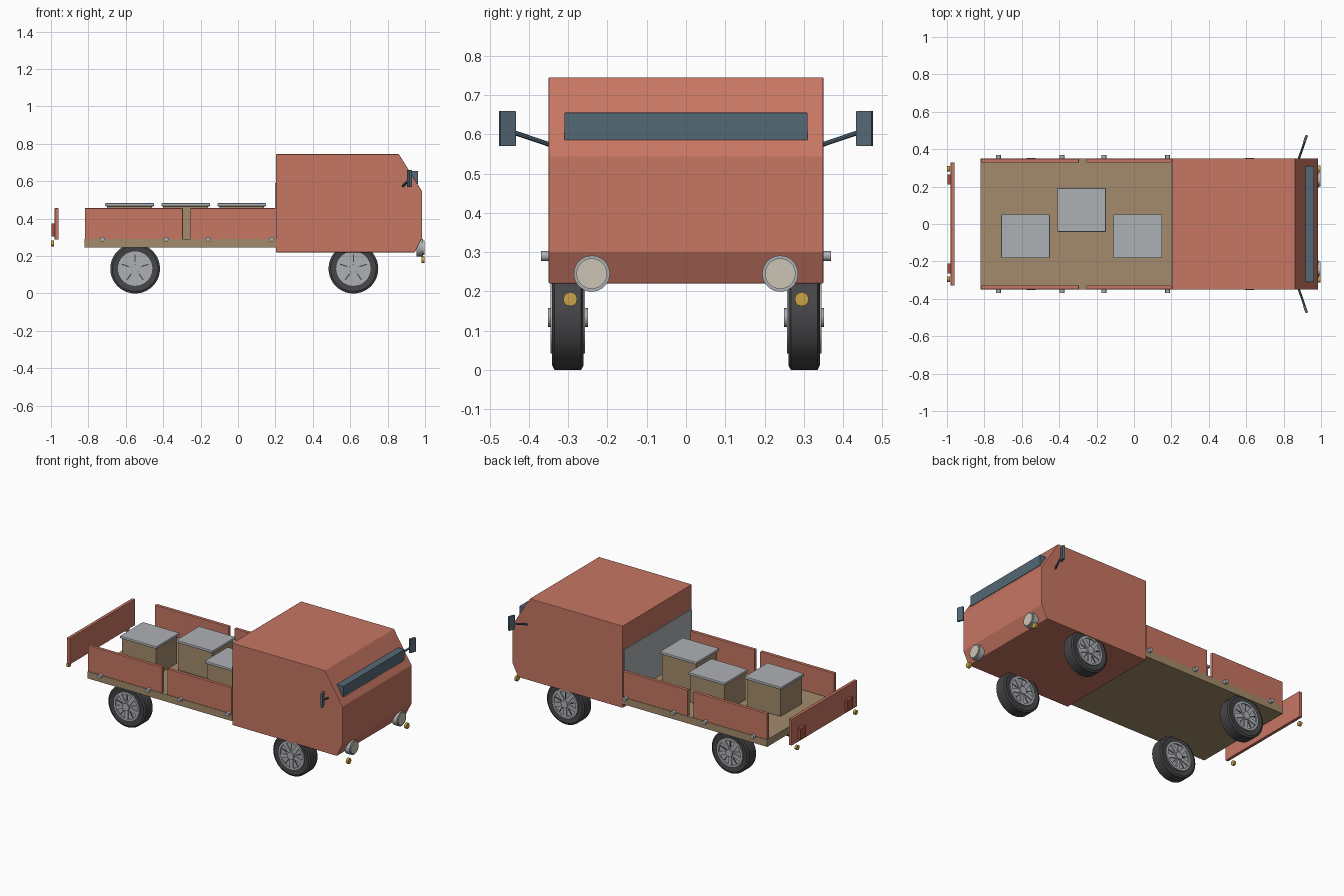
import bpy, bmesh, math
from mathutils import Vector

cube = bpy.data.objects.get("Cube")
if cube:
    bpy.data.objects.remove(cube, do_unlink=True)


def material(name, rgb):
    m = bpy.data.materials.new(name)
    m.use_nodes = True
    m.diffuse_color = (*rgb, 1)
    m.node_tree.nodes["Principled BSDF"].inputs["Base Color"].default_value = (*rgb, 1)
    return m


RED = material("body red", (0.57, 0.18, 0.125))
TAN = material("bed tan", (0.37, 0.26, 0.15))
METAL = material("light metal", (0.42, 0.44, 0.46))
GLASS = material("slate glass", (0.09, 0.14, 0.18))
TYRE = material("tyre black", (0.06, 0.06, 0.065))
CREAM = material("lamp cream", (0.60, 0.56, 0.46))
AMBER = material("signal amber", (0.58, 0.36, 0.06))
LAMP = material("tail lamp red", (0.38, 0.09, 0.06))


def finish(bm, name, mat, bevel=0, smooth=False):
    bmesh.ops.recalc_face_normals(bm, faces=bm.faces)
    mesh = bpy.data.meshes.new(name)
    bm.to_mesh(mesh)
    bm.free()
    obj = bpy.data.objects.new(name, mesh)
    bpy.context.collection.objects.link(obj)
    mesh.materials.append(mat)
    if bevel:
        mod = obj.modifiers.new("edge", "BEVEL")
        mod.width, mod.segments = bevel, 2
    if smooth:
        bpy.ops.object.select_all(action="DESELECT")
        obj.select_set(True)
        bpy.context.view_layer.objects.active = obj
        bpy.ops.object.shade_smooth_by_angle(angle=math.radians(35))
    return obj


def box(name, x, y, z, mat, bevel=0):
    """Box from (low, high) pairs on each axis."""
    bm = bmesh.new()
    bmesh.ops.create_cube(bm, size=1)
    for v in bm.verts:
        v.co = [(r[0] + r[1]) / 2 + c * (r[1] - r[0]) for r, c in zip((x, y, z), v.co)]
    return finish(bm, name, mat, bevel)


def rod(name, start, end, radius, mat, sides=24):
    """Capped cylinder between two points."""
    start, end = Vector(start), Vector(end)
    axis = end - start
    bm = bmesh.new()
    bmesh.ops.create_cone(bm, cap_ends=True, segments=sides, radius1=radius,
                          radius2=radius, depth=axis.length)
    bm.transform(axis.to_track_quat("Z", "Y").to_matrix().to_4x4())
    bmesh.ops.translate(bm, vec=(start + end) / 2, verts=bm.verts)
    return finish(bm, name, mat, smooth=True)


def lathe(name, profile, centre, mat, steps=40):
    """Spin a closed (radius, y) profile around a sideways axle."""
    bm = bmesh.new()
    verts = [bm.verts.new((r, y, 0)) for r, y in profile]
    edges = [bm.edges.new((verts[i - 1], verts[i])) for i in range(len(verts))]
    bmesh.ops.spin(bm, geom=verts + edges, cent=(0, 0, 0), axis=(0, 1, 0),
                   angle=math.tau, steps=steps, use_duplicate=False)
    bmesh.ops.remove_doubles(bm, verts=bm.verts, dist=0.0001)
    bmesh.ops.translate(bm, vec=centre, verts=bm.verts)
    return finish(bm, name, mat, smooth=True)


# Cab: side profile pushed across the width
profile = [(0.203, 0.22), (0.945, 0.22), (0.985, 0.30),
           (0.985, 0.545), (0.86, 0.745), (0.203, 0.745)]
bm = bmesh.new()
side = bm.faces.new([bm.verts.new((x, -0.35, z)) for x, z in profile])
pushed = bmesh.ops.extrude_face_region(bm, geom=[side])["geom"]
bmesh.ops.translate(bm, vec=(0, 0.7, 0),
                    verts=[g for g in pushed if isinstance(g, bmesh.types.BMVert)])
finish(bm, "cab", RED, 0.003)
box("windshield", (0.914, 0.963), (-0.31, 0.31), (0.585, 0.655), GLASS, 0.002)
box("cab_rear_panel", (0.197, 0.205), (-0.34, 0.34), (0.29, 0.59), METAL)

# Cargo bed, tailgate and crates
box("bed_floor", (-0.82, 0.203), (-0.35, 0.35), (0.245, 0.29), TAN)
box("tailgate", (-0.98, -0.96), (-0.33, 0.33), (0.288, 0.456), RED, 0.002)
for i, (x, y) in enumerate([(-0.58, -0.065), (-0.28, 0.075), (0.02, -0.065)], 1):
    box(f"crate_{i}", (x - 0.12, x + 0.12), (y - 0.107, y + 0.107), (0.29, 0.468), TAN)
    box(f"crate_lid_{i}", (x - 0.13, x + 0.13), (y - 0.117, y + 0.117),
        (0.466, 0.483), METAL, 0.004)

# Parts repeated on both sides
for s, label in ((1, "left"), (-1, "right")):
    def span(a, b):
        return sorted((s * a, s * b))

    for part, x in (("rear", (-0.818, -0.295)), ("front", (-0.255, 0.2))):
        box(f"{label}_{part}_side_board", x, span(0.328, 0.349), (0.29, 0.456), RED, 0.002)
    for i, x in enumerate((-0.725, -0.385, -0.16, 0.18), 1):
        rod(f"{label}_latch_{i}", (x, s * 0.34, 0.29), (x, s * 0.37, 0.29), 0.013, METAL, 12)

    # Lamps at both ends
    rod(f"{label}_headlight_ring", (0.955, s * 0.24, 0.245), (0.99, s * 0.24, 0.245), 0.046, METAL, 32)
    rod(f"{label}_headlight_lens", (0.96, s * 0.24, 0.245), (0.996, s * 0.24, 0.245), 0.039, CREAM, 32)
    rod(f"{label}_front_signal", (0.982, s * 0.295, 0.18), (0.997, s * 0.295, 0.18), 0.018, AMBER, 12)
    box(f"{label}_tail_lamp", (-0.998, -0.978), span(0.21, 0.265), (0.305, 0.375), LAMP)
    rod(f"{label}_rear_signal", (-1, s * 0.295, 0.267), (-0.985, s * 0.295, 0.267), 0.015, AMBER, 12)

    # Mirrors
    rod(f"{label}_mirror_arm", (0.88, s * 0.345, 0.573), (0.913, s * 0.44, 0.605), 0.006, GLASS, 8)
    mirror = box(f"{label}_mirror", (-0.007, 0.007), (-0.021, 0.021), (-0.045, 0.045), GLASS, 0.002)
    mirror.location = (0.917, s * 0.455, 0.615)
    mirror.rotation_euler.z = -s * math.radians(20)

    # Wheels
    for part, x in (("rear", -0.55), ("front", 0.617)):
        centre = (x, s * 0.301, 0.133)
        name = f"{label}_{part}"
        lathe(f"{name}_tyre", [(0.09, -0.036), (0.122, -0.04), (0.133, -0.034), (0.133, 0.034),
                               (0.122, 0.04), (0.09, 0.036)], centre, TYRE)
        lathe(f"{name}_rim", [(0.078, -0.044), (0.092, -0.044), (0.092, 0.044),
                              (0.078, 0.044)], centre, METAL)
        rod(f"{name}_wheel_disc", (x, s * 0.265, 0.133), (x, s * 0.337, 0.133), 0.08, METAL, 32)
        rod(f"{name}_hub", (x, s * 0.25, 0.133), (x, s * 0.352, 0.133), 0.024, METAL, 16)
        for k in range(5):
            spoke = box(f"{name}_spoke_{k + 1}", (0.015, 0.085), (-0.043, 0.043), (-0.012, 0.012), METAL)
            slot = box(f"{name}_slot_{k + 1}", (0.035, 0.075), (-0.0385, 0.0385), (-0.003, 0.003), TYRE)
            for part_obj, turn in ((spoke, 0), (slot, 0.5)):
                part_obj.location = centre
                part_obj.rotation_euler.y = math.tau * (k + turn) / 5 + math.pi / 2
